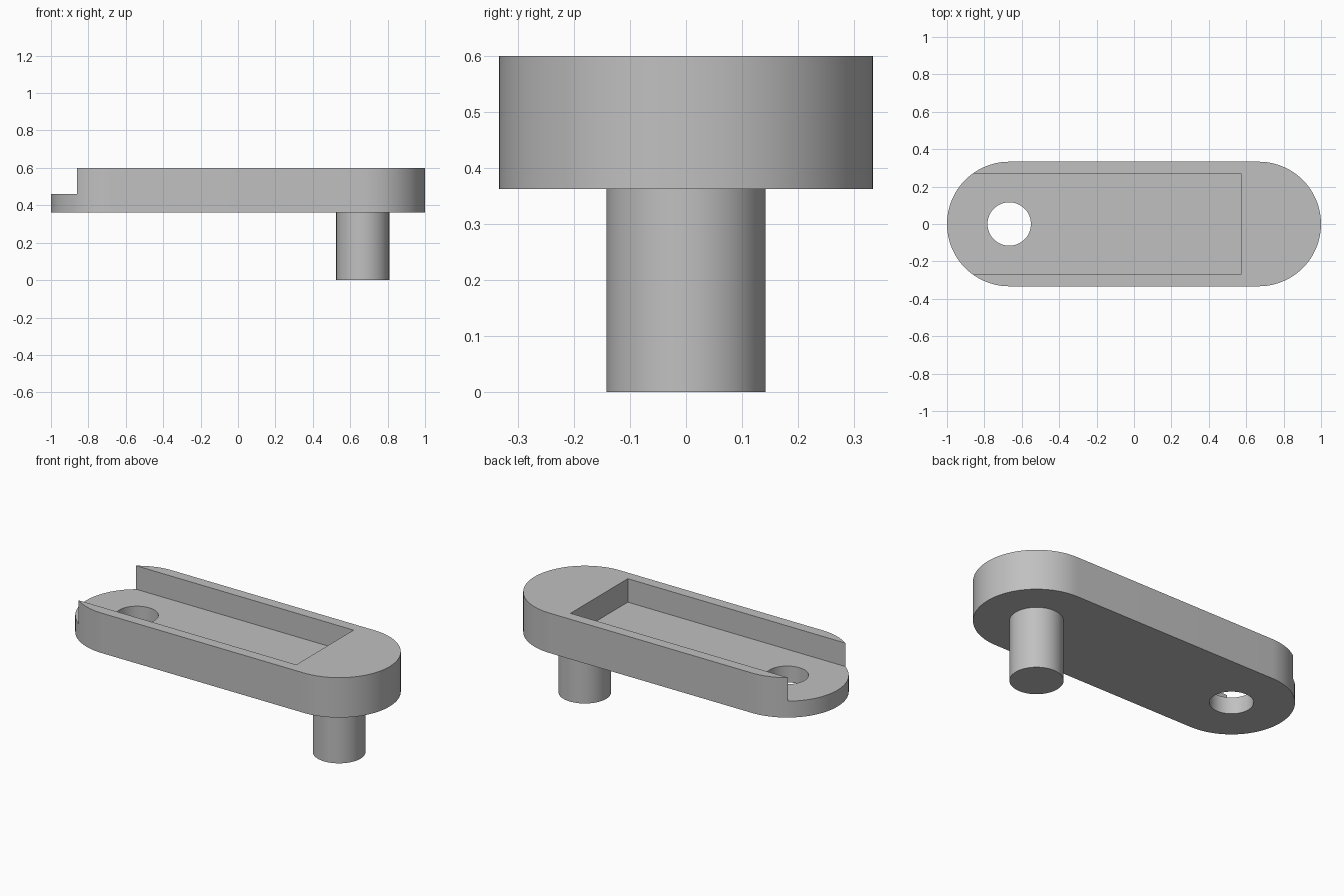
import bpy
import bmesh
import math

cube = bpy.data.objects.get("Cube")
if cube:
    bpy.data.objects.remove(cube, do_unlink=True)

END_X, RADIUS = 0.667, 0.333      # centres and radius of the rounded ends
BOTTOM, FLOOR, TOP = 0.362, 0.46, 0.60

grey = bpy.data.materials.new("plain grey")
grey.use_nodes = True
colour = (0.53, 0.53, 0.53, 1)
grey.diffuse_color = colour
grey.node_tree.nodes["Principled BSDF"].inputs["Base Color"].default_value = colour


def arc(x, radius, start, end, steps):
    """Points along an arc centred on the long axis."""
    angles = [start + (end - start) * i / steps for i in range(steps + 1)]
    return [(x + radius * math.cos(a), radius * math.sin(a)) for a in angles]


def prism(name, outline, low, high):
    """Extrude a flat outline upward into a solid."""
    bm = bmesh.new()
    face = bm.faces.new([bm.verts.new((x, y, low)) for x, y in outline])
    raised = bmesh.ops.extrude_face_region(bm, geom=[face])["geom"]
    verts = [v for v in raised if isinstance(v, bmesh.types.BMVert)]
    bmesh.ops.translate(bm, verts=verts, vec=(0, 0, high - low))
    bmesh.ops.recalc_face_normals(bm, faces=bm.faces)
    mesh = bpy.data.meshes.new(name)
    bm.to_mesh(mesh)
    bm.free()
    mesh.materials.append(grey)
    obj = bpy.data.objects.new(name, mesh)
    bpy.context.collection.objects.link(obj)
    return obj


def activate(obj):
    bpy.ops.object.select_all(action='DESELECT')
    obj.select_set(True)
    bpy.context.view_layer.objects.active = obj


def cut(obj, cutter):
    """Subtract a helper solid, then discard it."""
    cutter.hide_render = True
    mod = obj.modifiers.new(cutter.name, 'BOOLEAN')
    mod.operation = 'DIFFERENCE'
    mod.solver = 'EXACT'
    mod.object = cutter
    activate(obj)
    bpy.ops.object.modifier_apply(modifier=mod.name)
    bpy.data.objects.remove(cutter, do_unlink=True)


def circle(x, radius, steps=64):
    return arc(x, radius, 0, math.tau, steps)[:-1]


# Arm with two rounded ends
half = math.pi / 2
stadium = (arc(END_X, RADIUS, -half, half, 48)
           + arc(-END_X, RADIUS, half, 3 * half, 48))
arm = prism("arm", stadium, BOTTOM, TOP)

# Channel open at the right end, and the pivot hole through its floor
channel = [(-1.2, -0.27), (0.573, -0.27), (0.573, 0.27), (-1.2, 0.27)]
cut(arm, prism("channel_cutter", channel, FLOOR, TOP + 0.2))
cut(arm, prism("hole_cutter", circle(-END_X, 0.116), BOTTOM - 0.2, TOP + 0.2))

# Pin under the left end, seated slightly into the arm
pin = prism("pin", circle(END_X, 0.142), 0, BOTTOM + 0.02)

for part in (arm, pin):
    activate(part)
    bpy.ops.object.shade_smooth_by_angle(angle=math.radians(30))
